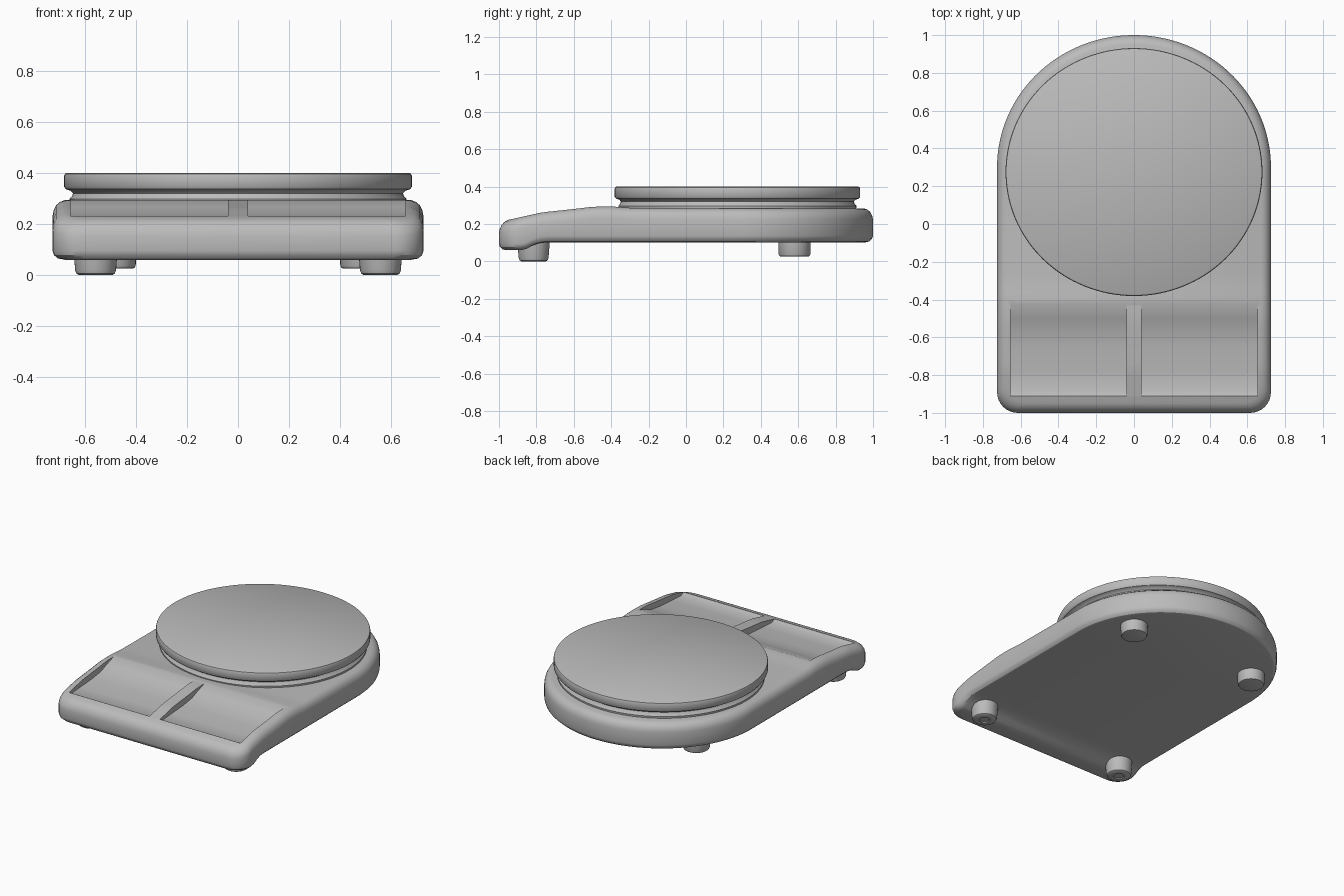
import bpy, bmesh, math

if "Cube" in bpy.data.objects:
    bpy.data.objects.remove(bpy.data.objects["Cube"])

grey = bpy.data.materials.new("light grey")
grey.use_nodes = True
grey.diffuse_color = (0.5, 0.5, 0.5, 1)
grey.node_tree.nodes["Principled BSDF"].inputs["Base Color"].default_value = (0.5, 0.5, 0.5, 1)


def finish(name, bm):
    bmesh.ops.recalc_face_normals(bm, faces=bm.faces)
    mesh = bpy.data.meshes.new(name)
    bm.to_mesh(mesh)
    bm.free()
    obj = bpy.data.objects.new(name, mesh)
    mesh.materials.append(grey)
    bpy.context.collection.objects.link(obj)
    return obj


def smooth(obj, angle=35):
    bpy.ops.object.select_all(action='DESELECT')
    obj.select_set(True)
    bpy.context.view_layer.objects.active = obj
    bpy.ops.object.shade_smooth_by_angle(angle=math.radians(angle))


def height(profile, y):
    """Interpolate a (y, z) profile."""
    if y <= profile[0][0]:
        return profile[0][1]
    for (y0, z0), (y1, z1) in zip(profile, profile[1:]):
        if y <= y1:
            return z0 + (z1 - z0) * (y - y0) / (y1 - y0)
    return profile[-1][1]


def lathe(name, profile, centre, sx=1, sy=1, steps=96):
    """Closed turned part from (radius, z) points."""
    bm = bmesh.new()
    rings = []
    for r, z in profile:
        rings.append([bm.verts.new((centre[0] + sx * r * math.cos(math.tau * i / steps),
                                    centre[1] + sy * r * math.sin(math.tau * i / steps), z))
                      for i in range(steps)])
    for a, b in zip(rings, rings[1:]):
        for i in range(steps):
            j = (i + 1) % steps
            bm.faces.new((a[i], a[j], b[j], b[i]))
    bm.faces.new(rings[0])
    bm.faces.new(rings[-1])
    obj = finish(name, bm)
    smooth(obj)
    return obj


# Housing: rounded front corners, straight sides, round back
W, CORNER, BACK = 0.725, 0.11, 0.3
top = [(-1, 0.212), (-0.9, 0.233), (-0.77, 0.262), (-0.6, 0.28), (-0.5, 0.292),
       (-0.4, 0.294), (-0.3, 0.286), (0, 0.284)]
bottom = [(-0.89, 0.06), (-0.86, 0.064), (-0.82, 0.085), (-0.78, 0.098), (-0.74, 0.102)]

outline = []
for i in range(9):
    a = math.pi / 2 * i / 8
    outline.append((W - CORNER + CORNER * math.sin(a), -1 + CORNER - CORNER * math.cos(a)))
y = -0.86
while y < BACK - 0.02:
    outline.append((W, y))
    y += 0.04
for i in range(48):
    a = math.pi / 2 * i / 48
    outline.append((W * math.cos(a), BACK + (1 - BACK) * math.sin(a)))

# Rings as (inset, side, offset from that side's profile)
sections = [(0.04, bottom, 0), (0.018, bottom, 0.005), (0.005, bottom, 0.018), (0, bottom, 0.035),
            (0, top, -0.06), (0.004, top, -0.04), (0.014, top, -0.02), (0.03, top, -0.007),
            (0.05, top, 0)]
bm = bmesh.new()
rings = []
for inset, profile, offset in sections:
    right = [(x * (1 - inset / W), y * (1 - inset)) for x, y in outline]
    loop = right + [(-x, y) for x, y in reversed(right)]
    rings.append([bm.verts.new((x, y, height(profile, y) + offset)) for x, y in loop])
n = len(rings[0])
for a, b in zip(rings, rings[1:]):
    for i in range(n):
        j = (i + 1) % n
        bm.faces.new((a[i], a[j], b[j], b[i]))
for ring in (rings[0], rings[-1]):
    for i in range(n // 2 - 1):
        bm.faces.new((ring[i], ring[i + 1], ring[n - 2 - i], ring[n - 1 - i]))
housing = finish("housing", bm)

# Two shallow panel recesses in the sloping front
floor = [(-0.91, 0.35), (-0.91, 0.23), (-0.88, 0.216), (-0.78, 0.222), (-0.66, 0.23),
         (-0.56, 0.244), (-0.5, 0.268), (-0.42, 0.295), (-0.42, 0.35)]
for side, label in ((1, "left"), (-1, "right")):
    bm = bmesh.new()
    inner = [bm.verts.new((side * 0.04, y, z)) for y, z in floor]
    outer = [bm.verts.new((side * 0.655, y, z)) for y, z in floor]
    bm.faces.new(inner)
    bm.faces.new(outer)
    for i in range(len(floor)):
        j = (i + 1) % len(floor)
        bm.faces.new((inner[i], inner[j], outer[j], outer[i]))
    cutter = finish(label + "_recess_cutter", bm)
    cut = housing.modifiers.new("recess", 'BOOLEAN')
    cut.operation, cut.object, cut.solver = 'DIFFERENCE', cutter, 'EXACT'
    bpy.context.view_layer.objects.active = housing
    bpy.ops.object.modifier_apply(modifier=cut.name)
    bpy.data.objects.remove(cutter)
smooth(housing, 30)

# Weighing plate with a narrower waist
lathe("plate", [(0.655, 0.26), (0.66, 0.297), (0.65, 0.308), (0.645, 0.32), (0.655, 0.33),
                (0.673, 0.336), (0.68, 0.346), (0.68, 0.388), (0.677, 0.396), (0.67, 0.4)],
      (0, 0.275), 1, 0.965, 128)

# Feet
for side, label in ((1, "left"), (-1, "right")):
    lathe("front_foot_" + label, [(0.03, 0.006), (0.035, 0), (0.065, 0), (0.075, 0.006),
                                  (0.08, 0.02), (0.087, 0.11)], (side * 0.557, -0.815), steps=40)
    lathe("back_foot_" + label, [(0.07, 0.025), (0.08, 0.028), (0.085, 0.038), (0.087, 0.12)],
          (side * 0.485, 0.58), steps=40)
